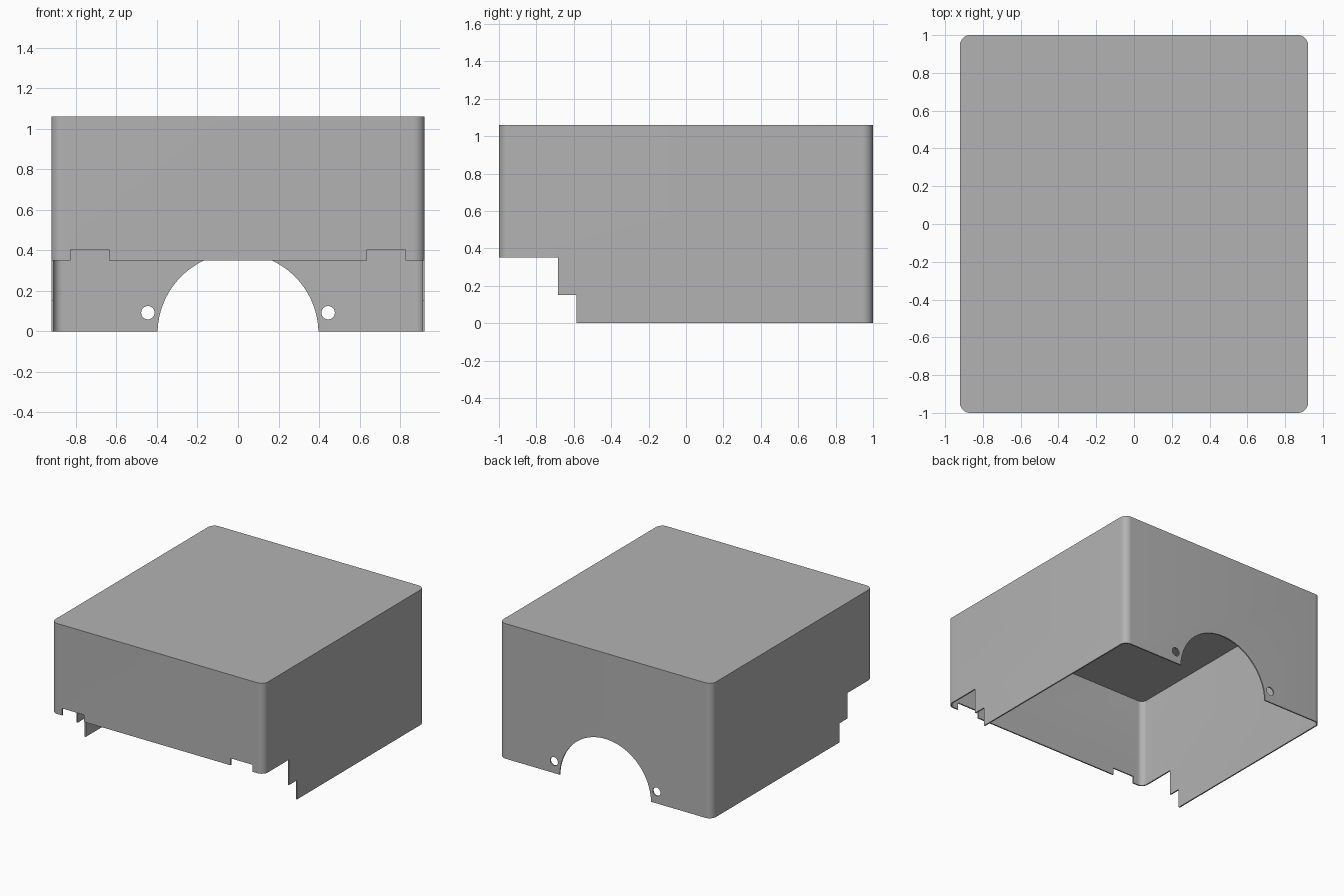
import bpy, bmesh, math
from mathutils import Vector

if "Cube" in bpy.data.objects:
    bpy.data.objects.remove(bpy.data.objects["Cube"])

W, D, H = 0.922, 1.0, 1.06      # half width, half depth, height
T, R = 0.01, 0.055              # wall thickness, corner radius

grey = bpy.data.materials.new("plain_grey")
grey.diffuse_color = (0.45, 0.45, 0.45, 1)
grey.use_nodes = True
grey.node_tree.nodes["Principled BSDF"].inputs["Base Color"].default_value = grey.diffuse_color


def prism(name, points, offset):
    """Extrude a closed outline of 3D points along an offset."""
    bm = bmesh.new()
    face = bm.faces.new([bm.verts.new(p) for p in points])
    ext = bmesh.ops.extrude_face_region(bm, geom=[face])
    verts = [g for g in ext["geom"] if isinstance(g, bmesh.types.BMVert)]
    bmesh.ops.translate(bm, verts=verts, vec=Vector(offset))
    bmesh.ops.recalc_face_normals(bm, faces=bm.faces)
    mesh = bpy.data.meshes.new(name)
    bm.to_mesh(mesh)
    bm.free()
    obj = bpy.data.objects.new(name, mesh)
    bpy.context.collection.objects.link(obj)
    mesh.materials.append(grey)
    return obj


def rounded_rect(w, d, r, z, steps=10):
    pts = []
    for k, (sx, sy) in enumerate([(1, 1), (-1, 1), (-1, -1), (1, -1)]):
        for i in range(steps + 1):
            a = math.pi / 2 * (k + i / steps)
            pts.append((sx * (w - r) + r * math.cos(a),
                        sy * (d - r) + r * math.sin(a), z))
    return pts


def box(name, x0, x1, y0, y1, z0, z1):
    return prism(name, [(x0, y0, z0), (x1, y0, z0), (x1, y1, z0), (x0, y1, z0)],
                 (0, 0, z1 - z0))


def back_disc(name, x, z, r, n):
    pts = [(x + r * math.cos(2 * math.pi * i / n), D - 0.2,
            z + r * math.sin(2 * math.pi * i / n)) for i in range(n)]
    return prism(name, pts, (0, 0.4, 0))


# Hollow cover, open underneath
cover = prism("cover", rounded_rect(W, D, R, 0), (0, 0, H))
cutters = [prism("cavity_cutter", rounded_rect(W - T, D - T, R - T, -0.1), (0, 0, H - T + 0.1))]

# Stepped relief along the front and side lower edges
step = [(-1.2, -0.2), (-0.585, -0.2), (-0.585, 0.15),
        (-0.685, 0.15), (-0.685, 0.35), (-1.2, 0.35)]
cutters.append(prism("step_cutter", [(-1.2, y, z) for y, z in step], (2.4, 0, 0)))

# Two notches in the front lower edge
for side, s in (("left", -1), ("right", 1)):
    x0, x1 = sorted((s * 0.636, s * 0.826))
    cutters.append(box(side + "_notch_cutter", x0, x1, -1.2, -0.9, 0.3, 0.405))
    # Screw holes in the back wall
    cutters.append(back_disc(side + "_hole_cutter", s * 0.445, 0.092, 0.033, 32))

# Arched opening in the back wall
cutters.append(back_disc("arch_cutter", 0, -0.01, 0.397, 96))

bpy.context.view_layer.objects.active = cover
cover.select_set(True)
for c in cutters:
    mod = cover.modifiers.new(c.name, "BOOLEAN")
    mod.operation, mod.solver, mod.object = "DIFFERENCE", "EXACT", c
    bpy.ops.object.modifier_apply(modifier=mod.name)
    bpy.data.objects.remove(c, do_unlink=True)

bpy.ops.object.shade_smooth_by_angle(angle=math.radians(30))
